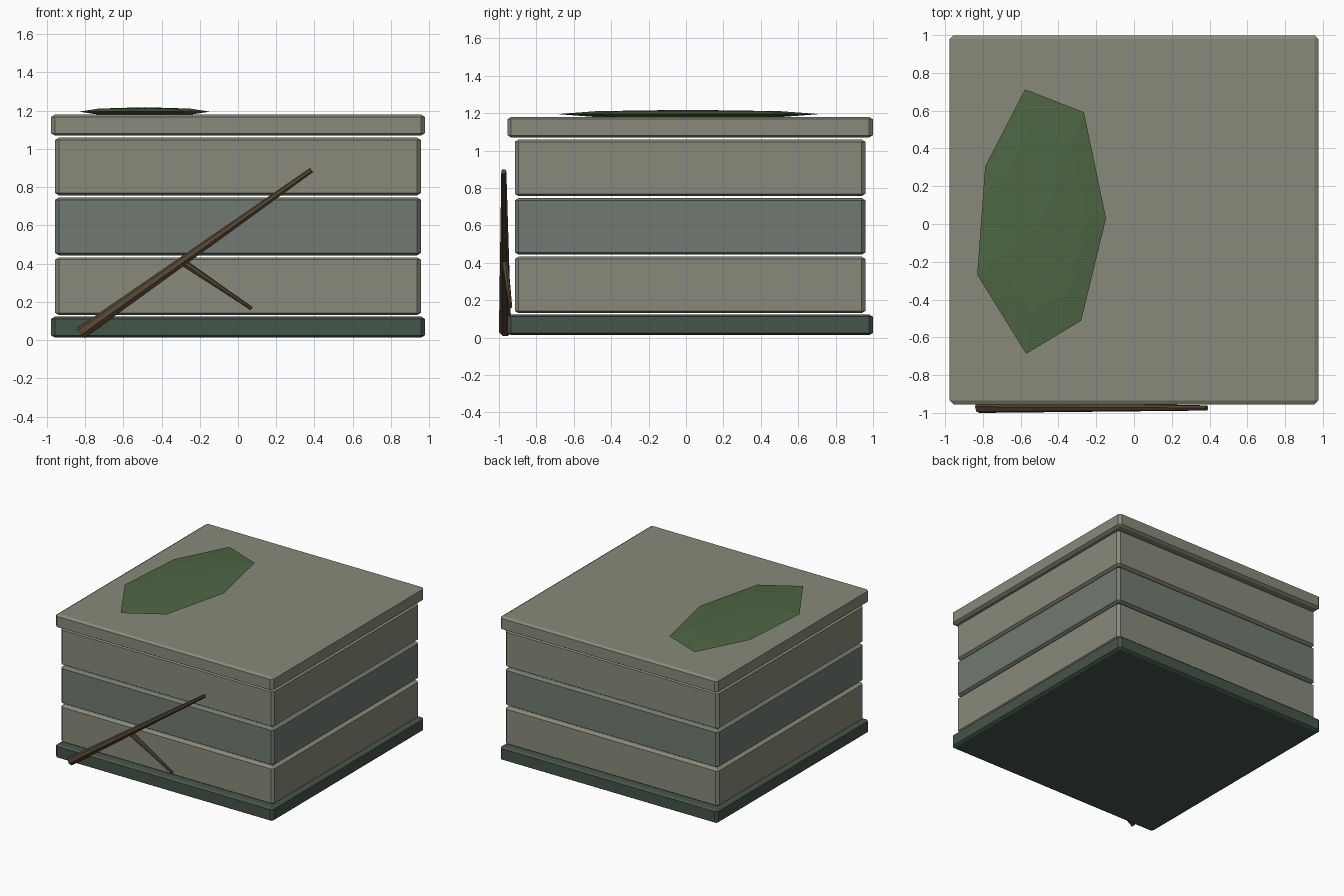
import bpy, bmesh
from mathutils import Vector

if "Cube" in bpy.data.objects:
    bpy.data.objects.remove(bpy.data.objects["Cube"])


def material(name, rgb):
    m = bpy.data.materials.new(name)
    m.diffuse_color = (*rgb, 1)
    m.use_nodes = True
    m.node_tree.nodes["Principled BSDF"].inputs["Base Color"].default_value = m.diffuse_color
    return m


STONE = material("pale_stone", (0.25, 0.255, 0.195))
STONE_DARK = material("dark_stone", (0.165, 0.195, 0.165))
BASE = material("mossy_stone", (0.06, 0.09, 0.068))
MOSS = material("moss", (0.075, 0.13, 0.055))
WOOD = material("wood", (0.09, 0.06, 0.032))


def finish(bm, name, mat):
    bmesh.ops.recalc_face_normals(bm, faces=bm.faces)
    me = bpy.data.meshes.new(name)
    bm.to_mesh(me)
    bm.free()
    me.materials.append(mat)
    ob = bpy.data.objects.new(name, me)
    bpy.context.collection.objects.link(ob)
    return ob


def slab(name, sx, sy, z0, z1, mat, chamfer=0.02, squash=0.6):
    # chamfered box; the chamfer is shallower vertically than sideways
    bm = bmesh.new()
    bmesh.ops.create_cube(bm, size=1)
    bmesh.ops.scale(bm, vec=(sx, sy, (z1 - z0) / squash), verts=bm.verts)
    bmesh.ops.bevel(bm, geom=bm.edges[:], offset=chamfer, segments=1, affect='EDGES')
    bmesh.ops.scale(bm, vec=(1, 1, squash), verts=bm.verts)
    bmesh.ops.translate(bm, vec=(0, 0.022, (z0 + z1) / 2), verts=bm.verts)
    return finish(bm, name, mat)


def stick(name, a, b, r0, r1, sides=7):
    # tapered round stick between two points
    a, b = Vector(a), Vector(b)
    bm = bmesh.new()
    bmesh.ops.create_cone(bm, cap_ends=True, segments=sides,
                          radius1=r0, radius2=r1, depth=(b - a).length)
    rot = (b - a).to_track_quat('Z', 'Y').to_matrix()
    bmesh.ops.rotate(bm, matrix=rot, verts=bm.verts)
    bmesh.ops.translate(bm, vec=(a + b) / 2, verts=bm.verts)
    return finish(bm, name, WOOD)


# stone block: base, three courses with open joints, cap
slab("base_slab", 1.953, 1.953, 0.013, 0.124, BASE)
for i, mat in enumerate((STONE, STONE_DARK, STONE)):
    z = 0.131 + i * 0.313
    slab(f"stone_course_{i + 1}", 1.913, 1.875, z, z + 0.302, mat)
slab("cap_slab", 1.953, 1.953, 1.07, 1.18, STONE)

# moss patch: low irregular seven-sided dome
outline = [(-0.577, 0.713), (-0.265, 0.592), (-0.148, 0.03), (-0.28, -0.512),
           (-0.571, -0.687), (-0.83, -0.268), (-0.788, 0.305)]
cx, cy = -0.49, 0.01
bm = bmesh.new()
rings = [[bm.verts.new((cx + (x - cx) * s, cy + (y - cy) * s, z)) for x, y in outline]
         for s, z in ((0.7, 1.179), (1.0, 1.195), (0.7, 1.211))]
n = len(outline)
for lo, hi in zip(rings, rings[1:]):
    for i in range(n):
        bm.faces.new((lo[i], lo[(i + 1) % n], hi[(i + 1) % n], hi[i]))
for ring, z in ((rings[0], 1.172), (rings[-1], 1.218)):
    pole = bm.verts.new((cx, cy, z))
    for i in range(n):
        bm.faces.new((ring[i], ring[(i + 1) % n], pole))
finish(bm, "moss_patch", MOSS)

# fallen branch leaning on the front, with a side twig
stick("branch", (-0.822, -0.967, 0.035), (0.385, -0.974, 0.889), 0.034, 0.014)
stick("branch_twig", (-0.3, -0.97, 0.415), (0.07, -0.938, 0.165), 0.02, 0.009)
